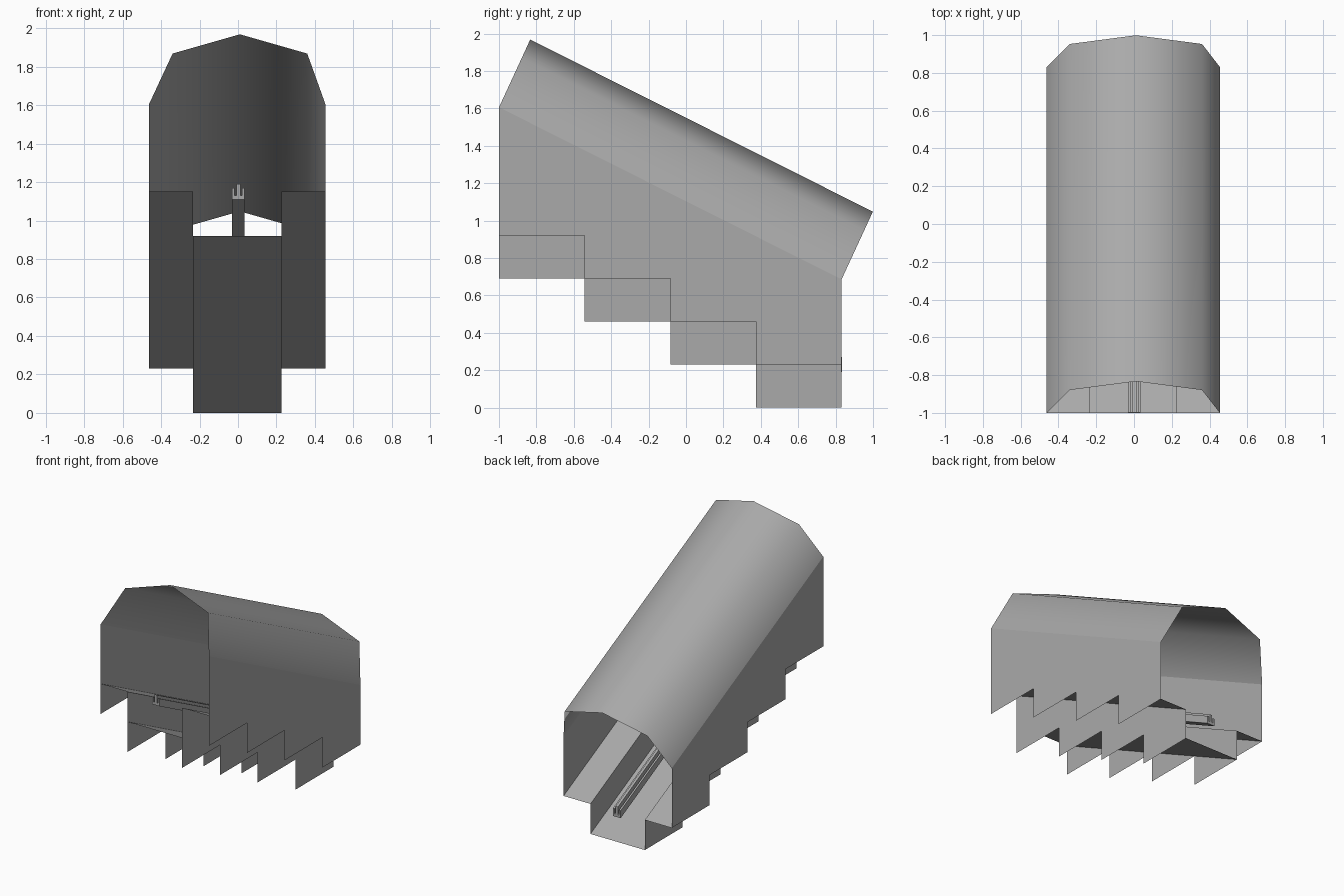
import bpy
import bmesh

cube = bpy.data.objects.get("Cube")
if cube:
    bpy.data.objects.remove(cube, do_unlink=True)

# One plain grey for every sheet
GREY = (0.4, 0.4, 0.4, 1)
grey = bpy.data.materials.new("plain_grey")
grey.use_nodes = True
grey.diffuse_color = GREY
grey.node_tree.nodes["Principled BSDF"].inputs["Base Color"].default_value = GREY

FRONT, BACK = -1.0, 0.832
STEPS = 4
RUN = (BACK - FRONT) / STEPS
RISE = 0.23
DROP = RISE * STEPS
MID = -0.004
OUTER, INNER = 0.458, 0.23


def make(name, verts, faces, smooth=False):
    bm = bmesh.new()
    vs = [bm.verts.new(v) for v in verts]
    for f in faces:
        bm.faces.new([vs[i] for i in f]).smooth = smooth
    mesh = bpy.data.meshes.new(name)
    bm.to_mesh(mesh)
    bm.free()
    mesh.materials.append(grey)
    obj = bpy.data.objects.new(name, mesh)
    bpy.context.collection.objects.link(obj)
    return obj


def slope_sheet(name, section, closed=False, smooth=False):
    """Sweep an (x, y offset, z) section down the slope from front to back."""
    n = len(section)
    verts = [(x, FRONT + y, z) for x, y, z in section]
    verts += [(x, BACK + y, z - DROP) for x, y, z in section]
    faces = [(i, (i + 1) % n, (i + 1) % n + n, i + n)
             for i in range(n if closed else n - 1)]
    if closed:
        faces += [tuple(reversed(range(n))), tuple(range(n, 2 * n))]
    return make(name, verts, faces, smooth)


def stepped_wall(name, x, top, bottom, side):
    """Upright sheet with a sloping top and a stair-cut lower edge."""
    pts = [(BACK, top - DROP), (FRONT, top)]
    for i in range(STEPS):
        z = bottom - i * RISE
        pts += [(FRONT + i * RUN, z), (FRONT + (i + 1) * RUN, z)]
    order = tuple(range(len(pts)))
    make(name, [(x, y, z) for y, z in pts], [order if side > 0 else order[::-1]])


# Rounded roof, its ends square to the slope
slope_sheet("roof", [(MID - OUTER, 0, 1.606), (-0.34, 0.121, 1.868),
                     (0.01, 0.167, 1.968), (0.36, 0.121, 1.868),
                     (MID + OUTER, 0, 1.606)], smooth=True)

# Side walls, ledges and channel walls on both sides
for side, label in ((1, "left"), (-1, "right")):
    outer, inner = MID + side * OUTER, MID + side * INNER
    stepped_wall(label + "_outer_wall", outer, 1.606, 4 * RISE, side)
    stepped_wall(label + "_channel_wall", inner, 5 * RISE, 3 * RISE, side)
    slope_sheet(label + "_ledge", [(x, 0, 5 * RISE) for x in sorted((outer, inner))])

# Channel floor
slope_sheet("channel_floor", [(MID - INNER, 0, 4 * RISE), (MID + INNER, 0, 4 * RISE)])

# Lift track: a shallow trough with a raised middle bar
half = [(0.033, 1.11), (0.033, 1.168), (0.019, 1.168), (0.019, 1.13),
        (0.01, 1.13), (0.01, 1.19)]
section = half + [(-x, z) for x, z in reversed(half)]
slope_sheet("lift_track", [(x + 0.002, 0.002, z) for x, z in section], closed=True)
